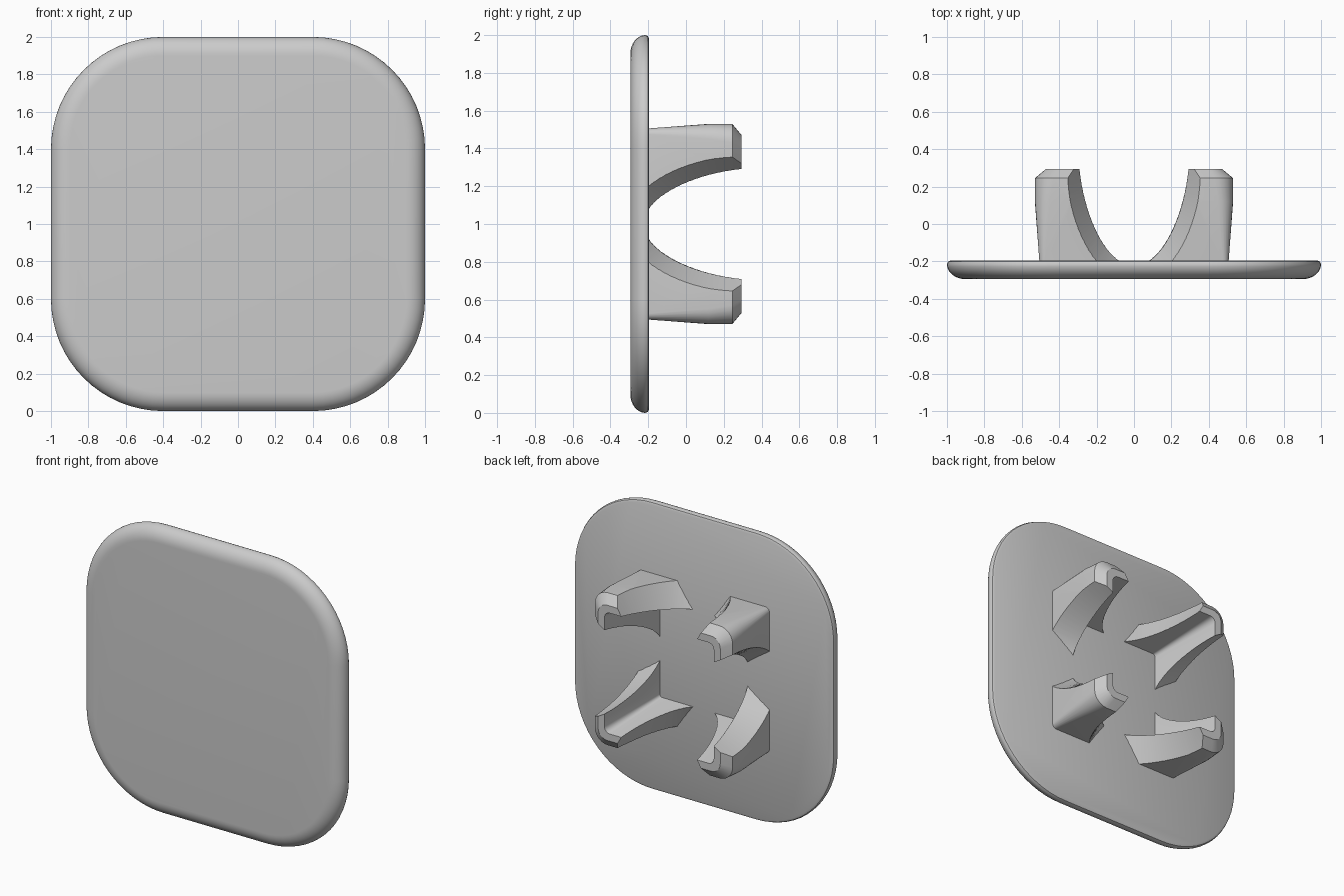
import bpy, bmesh
from math import sin, cos, pi, radians

cube = bpy.data.objects.get("Cube")
if cube:
    bpy.data.objects.remove(cube, do_unlink=True)

grey = bpy.data.materials.new("plain grey")
grey.use_nodes = True
colour = (0.6, 0.6, 0.6, 1)
grey.diffuse_color = colour
grey.node_tree.nodes["Principled BSDF"].inputs["Base Color"].default_value = colour

BACK, TIP = -0.195, 0.295   # plate back and clip tip along y


def rounded_square(half, radius, y, steps):
    """Ring of points around the y axis, centred at z = 1."""
    points = []
    for quarter in range(4):
        mid = quarter * pi / 2 + pi / 4
        cx = (half - radius) * (1 if cos(mid) > 0 else -1)
        cz = (half - radius) * (1 if sin(mid) > 0 else -1)
        for i in range(steps + 1):
            a = quarter * pi / 2 + i / steps * pi / 2
            points.append((cx + radius * cos(a), y, 1 + cz + radius * sin(a)))
    return points


def loft(bm, rings, closed=False):
    """Skin a list of point rings; cap the ends unless it closes on itself."""
    loops = [[bm.verts.new(p) for p in ring] for ring in rings]
    n = len(loops[0])
    pairs = list(zip(loops, loops[1:]))
    if closed:
        pairs.append((loops[-1], loops[0]))
    else:
        bm.faces.new(loops[0])
        bm.faces.new(loops[-1])
    for a, b in pairs:
        for i in range(n):
            j = (i + 1) % n
            bm.faces.new((a[i], a[j], b[j], b[i]))


def make_object(name, bm):
    bmesh.ops.recalc_face_normals(bm, faces=bm.faces)
    mesh = bpy.data.meshes.new(name)
    bm.to_mesh(mesh)
    bm.free()
    mesh.materials.append(grey)
    obj = bpy.data.objects.new(name, mesh)
    bpy.context.collection.objects.link(obj)
    return obj


def smooth(obj):
    bpy.ops.object.select_all(action="DESELECT")
    obj.select_set(True)
    bpy.context.view_layer.objects.active = obj
    bpy.ops.object.shade_smooth_by_angle(angle=radians(30))


# Face plate: small round at the back rim, large round at the front
profile = [(0.02, BACK), (0.006, BACK - 0.006), (0, BACK - 0.02)]
for i in range(1, 11):
    a = i / 10 * pi / 2
    profile.append((0.1 * (1 - cos(a)), BACK - 0.02 - 0.08 * sin(a)))
bm = bmesh.new()
loft(bm, [rounded_square(1 - inset, 0.6 - inset, y, 16) for inset, y in profile])
plate = make_object("face_plate", bm)
smooth(plate)

# Clips: a tapered square sleeve with a chamfered tip
bm = bmesh.new()
sleeve = [(0.505, 0.03, BACK - 0.015), (0.53, 0.08, 0.12), (0.53, 0.1, 0.245),
          (0.47, 0.07, TIP), (0.42, 0.04, TIP), (0.335, 0.02, BACK - 0.015)]
loft(bm, [rounded_square(h, r, y, 6) for h, r, y in sleeve], closed=True)
clips = make_object("corner_clips", bm)

# Flared arch cutter on each of the four sides
bm = bmesh.new()
for side in range(4):
    turn = side * pi / 2
    rings = []
    for d in (0.2, 0.7):
        width = 0.338 + 0.58 * (d - 0.5)
        depth = 0.608 + 0.53 * (d - 0.5)
        arch = [(width, 0.5)]
        arch += [(width * cos(i / 40 * pi), TIP - depth * sin(i / 40 * pi)) for i in range(41)]
        arch += [(-width, 0.5)]
        rings.append([(d * cos(turn) - w * sin(turn), y, 1 + d * sin(turn) + w * cos(turn))
                      for w, y in arch])
    loft(bm, rings)
cutter = make_object("arch_cutter", bm)
cutter.hide_render = True

# Cut the arches, leaving four separate corner clips
cut = clips.modifiers.new("arches", "BOOLEAN")
cut.operation = "DIFFERENCE"
cut.solver = "EXACT"
cut.object = cutter
bpy.context.view_layer.update()
graph = bpy.context.evaluated_depsgraph_get()
result = bpy.data.meshes.new_from_object(clips.evaluated_get(graph))
clips.modifiers.clear()
clips.data = result
bpy.data.objects.remove(cutter, do_unlink=True)
smooth(clips)
